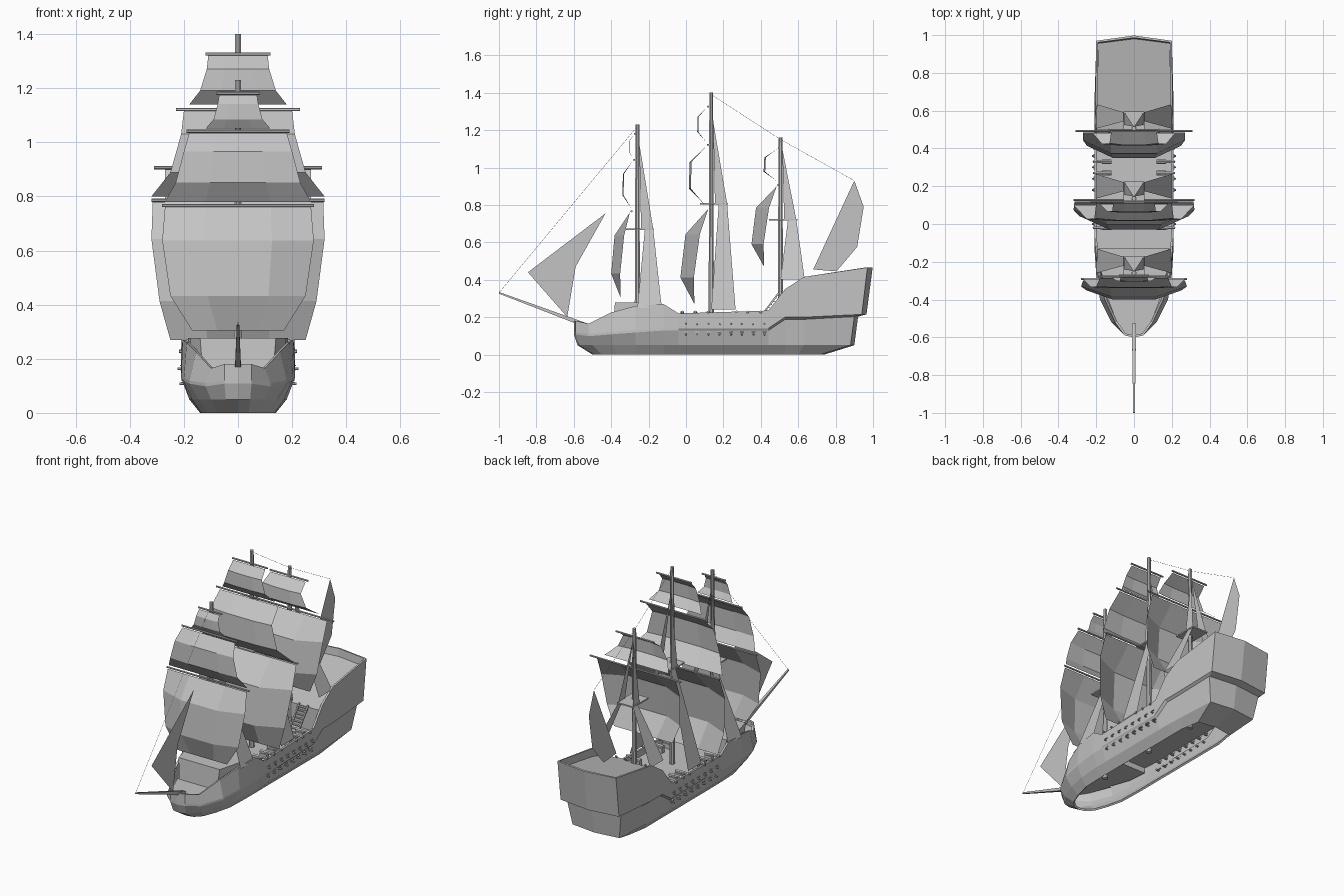
import bpy, bmesh, math
from mathutils import Vector

cube = bpy.data.objects.get("Cube")
if cube:
    bpy.data.objects.remove(cube, do_unlink=True)

grey = bpy.data.materials.new("plain_grey")
grey.use_nodes = True
COLOUR = (0.55, 0.55, 0.55, 1)
grey.diffuse_color = COLOUR
grey.node_tree.nodes["Principled BSDF"].inputs["Base Color"].default_value = COLOUR


def make(name, bm, recalc=True):
    if recalc:
        bmesh.ops.recalc_face_normals(bm, faces=bm.faces)
    mesh = bpy.data.meshes.new(name)
    bm.to_mesh(mesh)
    bm.free()
    mesh.materials.append(grey)
    obj = bpy.data.objects.new(name, mesh)
    bpy.context.collection.objects.link(obj)
    return obj


def sheet(name, *polygons):
    """Flat polygons given as lists of points."""
    bm = bmesh.new()
    for points in polygons:
        bm.faces.new([bm.verts.new(p) for p in points])
    return make(name, bm, False)


def loft(name, rings, closed=True, caps=False):
    bm = bmesh.new()
    rows = [[bm.verts.new(p) for p in ring] for ring in rings]
    n = len(rows[0])
    for low, high in zip(rows, rows[1:]):
        for i in range(n if closed else n - 1):
            j = (i + 1) % n
            bm.faces.new((low[i], low[j], high[j], high[i]))
    if caps:
        bm.faces.new(rows[0])
        bm.faces.new(rows[-1])
    return make(name, bm, closed)


def spar(name, start, end, r1, r2=None, sides=6):
    """Tapered pole between two points."""
    start, end = Vector(start), Vector(end)
    turn = (end - start).to_track_quat('Z', 'Y')

    def ring(centre, r):
        angles = [math.tau * (i + 0.5) / sides for i in range(sides)]
        return [centre + turn @ Vector((r * math.cos(a), r * math.sin(a), 0)) for a in angles]
    return loft(name, [ring(start, r1), ring(end, r1 if r2 is None else r2)], caps=True)


def box(name, centre, size):
    (x, y, z), (a, b, c) = centre, [s / 2 for s in size]
    rings = [[(x + i * a, y + j * b, z + k * c)
              for i, j in ((-1, -1), (1, -1), (1, 1), (-1, 1))] for k in (-1, 1)]
    return loft(name, rings, caps=True)


def band(points):
    """Symmetric deck outline from half-width points."""
    return list(points) + [(-x, y, z) for x, y, z in reversed(points)]


# Hull shell: rings from keel line up to rail, open underneath
def hull_ring(ys, xs, zs, bow, stern):
    side = list(zip(xs, ys, zs))
    port = [(-x, y, z) for x, y, z in reversed(side)]
    return [(0, ys[0] - bow, zs[0])] + side + [(0, ys[-1] + stern, zs[-1])] + port


Y = [-.59, -.52, -.4, -.27, -.12, -.04, .44, .53, .63]
wale_x = [.05, .12, .18, .2, .21, .21, .21, .21, .21, .2]
wale_z = [.12, .11, .12, .13, .14, .14, .14, .2, .2, .215]
hull = loft("hull", [
    hull_ring([-.49, -.45, -.37] + Y[3:8] + [.6, .72],
              [.04, .08, .11, .135, .14, .14, .14, .14, .14, .12], [0] * 10, .01, .02),
    hull_ring([-.57, -.5, -.39] + Y[3:] + [.88],
              [.045, .1, .145, .17, .18, .18, .18, .18, .175, .16], [.05] * 10, .01, .02),
    hull_ring(Y + [.9], [x if i < 6 else x - .015 for i, x in enumerate(wale_x)],
              [z - .012 for z in wale_z], .01, .02),
    hull_ring(Y + [.94], wale_x, wale_z, .01, .025),
    hull_ring(Y + [.97], [.05, .1, .155, .19, .205, .21, .21, .21, .205, .2],
              [.18, .165, .225, .26, .27, .22, .235, .35, .415, .465], .01, .028),
])
wall = hull.modifiers.new("wall", 'SOLIDIFY')
wall.thickness = 0.012
wall.offset = -1

# Decks and bulkheads
sheet("bow_deck", band([(.045, -.585, .15), (.09, -.52, .15), (.145, -.38, .15)]))
sheet("main_deck", band([(.19, -.15, .185), (.2, -.04, .185), (.2, .5, .185)]))
sheet("quarter_deck", band([(.2, .5, .325), (.195, .63, .365), (.19, .96, .42), (0, .985, .42)]))
sheet("quarter_bulkhead", band([(.2, .5, .185), (.2, .5, .325)]))
loft("forecastle", [band([(.13, -.39, .15), (.18, -.25, .15), (.19, -.13, .15)]),
                    band([(.14, -.38, .277), (.175, -.25, .277), (.185, -.13, .277)])], caps=True)

# Stairs up to the quarter deck
for side in (-1, 1):
    for i in range(8):
        box("stair_tread", (side * .1, .4 + i * .013, .2 + i * .017), (.06, .014, .006))
    for edge in (.07, .13):
        spar("stair_rail", (side * edge, .39, .19), (side * edge, .5, .335), .006, sides=4)

# Guns along the sides and on the open deck
for side in (-1, 1):
    for i in range(8):
        for z, x in ((.108, .198), (.163, .205)):
            y = i * .06
            spar("side_gun", (side * (x - .03), y, z), (side * (x + .018), y, z), .007, .005)
            box("gun_port", (side * x, y, z + .012), (.02, .022, .004))
    for y in (-.02, .05, .12, .27, .33, .4):
        spar("deck_gun", (side * .12, y, .222), (side * .218, y, .228), .012, .007)
        box("gun_carriage", (side * .145, y, .2), (.05, .024, .03))

# Masts, platforms and rope ladders
masts = (("fore", -.26, 1.23, .67, 1.13, .25), ("main", .135, 1.4, .805, 1.25, .24),
         ("mizzen", .505, 1.16, .72, 1.1, .4))
for name, y, top, platform, apex, rail in masts:
    spar(name + "_mast", (0, y, .1), (0, y, top), .016, .011, 8)
    box(name + "_platform", (0, y + .015, platform), (.11, .15, .008))
    for s in (-1, 1):
        inner, outer = s * .05, s * .2
        sheet(name + "_lower_shroud",
              [(outer, y, rail), (outer, y + .13, rail),
               (inner, y + .085, platform), (inner, y + .04, platform)])
        sheet(name + "_upper_shroud",
              [(inner, y + .02, platform), (inner, y + .085, platform), (0, y + .01, apex)])


# Square sails, each hung from a yard
def sail(name, y, top, bottom, widths, bulge, yard, course=False):
    steps = (0, .27, .72, 1)
    belly, foot, edge = ((0, .82, 1, .5), .5, .25) if course else ((0, .95, 1, .1), .1, .88)
    rows = []
    for t, w, b in zip(steps, widths, belly):
        z = top + (bottom - top) * t
        straight = t * foot
        rim = straight + edge * (b - straight)
        rows.append([(u * w, y - bulge * (b if abs(u) < 1 else rim), z)
                     for u in (-1, -.45, .45, 1)])
    loft(name + "_sail", rows, closed=False)
    spar(name + "_yard", (-yard, y + .008, top + .006), (yard, y + .008, top + .006), .006)


sail("fore_course", -.3, .76, .305, (.27, .28, .25, .17), .1, .28, True)
sail("fore_topsail", -.285, 1.035, .78, (.18, .2, .23, .27), .055, .19)
sail("fore_topgallant", -.28, 1.175, 1.05, (.07, .075, .09, .12), .025, .08)
sail("main_course", .12, .78, .27, (.315, .32, .29, .25), .15, .32, True)
sail("main_topsail", .11, 1.115, .8, (.2, .21, .25, .32), .095, .23)
sail("main_topgallant", .11, 1.32, 1.14, (.11, .115, .14, .18), .05, .12)
sail("mizzen_course", .485, .9, .47, (.27, .27, .25, .2), .135, .31, True)
sail("mizzen_topsail", .49, 1.1, .93, (.12, .13, .17, .22), .075, .13)

# Fore and aft sails on the centre line
sheet("jib", [(0, -.43, .755), (0, -.845, .44), (0, -.59, .47)],
      [(0, -.845, .44), (0, -.635, .2), (0, -.59, .47)])
sheet("spanker", [(0, .9, .93), (0, .95, .79), (0, .915, .575), (0, .805, .445), (0, .68, .455)])

# Bowsprit and stays
tip = (0, -1, .33)
spar("bowsprit", (0, -.53, .155), tip, .016, .006, 4)
stays = [tip, (0, -.26, 1.22), (0, .135, 1.39), (0, .505, 1.15), (0, .9, .93)]
for a, b in zip(stays, stays[1:]):
    if a is not stays[1]:
        spar("stay", a, b, .0008, sides=3)
